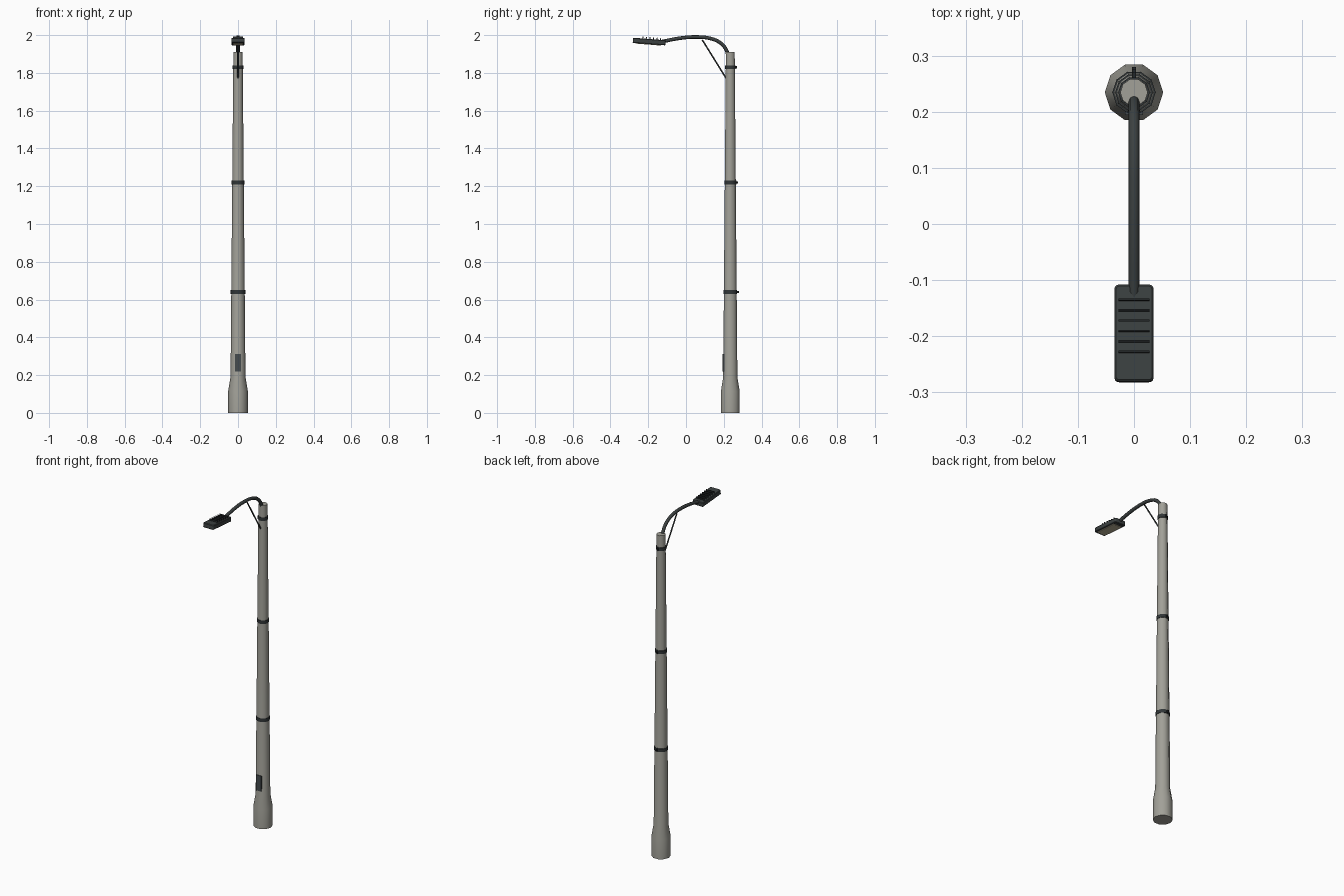
import bpy, bmesh, math
from mathutils import Matrix, Vector

if "Cube" in bpy.data.objects:
    bpy.data.objects.remove(bpy.data.objects["Cube"])

POLE_Y = 0.2345
SIDES = 10


def material(name, rgb):
    m = bpy.data.materials.new(name)
    m.diffuse_color = (*rgb, 1)
    m.use_nodes = True
    m.node_tree.nodes["Principled BSDF"].inputs["Base Color"].default_value = m.diffuse_color
    return m


CONCRETE = material("concrete grey", (0.36, 0.355, 0.315))
METAL = material("dark metal", (0.045, 0.053, 0.053))
BAND = material("band metal", (0.03, 0.036, 0.038))
FIN = material("fin black", (0.016, 0.019, 0.02))
DOOR = material("door slate", (0.06, 0.07, 0.076))
LENS = material("warm lens", (0.5, 0.45, 0.32))


def finish(name, bm, mat, smooth=None):
    bmesh.ops.recalc_face_normals(bm, faces=bm.faces)
    me = bpy.data.meshes.new(name)
    bm.to_mesh(me)
    bm.free()
    me.materials.append(mat)
    ob = bpy.data.objects.new(name, me)
    bpy.context.collection.objects.link(ob)
    if smooth:
        bpy.ops.object.select_all(action='DESELECT')
        ob.select_set(True)
        bpy.context.view_layer.objects.active = ob
        bpy.ops.object.shade_smooth_by_angle(angle=math.radians(smooth))
    return ob


def lathe(name, profile, mat):
    """Stack decagon rings of (radius, z) around the pole axis and cap the ends."""
    bm = bmesh.new()
    rings = [[bm.verts.new((r * math.cos(math.tau * i / SIDES),
                            POLE_Y + r * math.sin(math.tau * i / SIDES), z))
              for i in range(SIDES)] for r, z in profile]
    for a, b in zip(rings, rings[1:]):
        for i in range(SIDES):
            j = (i + 1) % SIDES
            bm.faces.new((a[i], a[j], b[j], b[i]))
    bm.faces.new(rings[0])
    bm.faces.new(rings[-1])
    return finish(name, bm, mat, 40)


def box(name, centre, size, mat, matrix=Matrix(), corner=0, bevel=0):
    bm = bmesh.new()
    bmesh.ops.create_cube(bm, size=1)
    bmesh.ops.scale(bm, vec=size, verts=bm.verts)
    if corner:  # round the upright corners
        up = [e for e in bm.edges
              if abs(e.verts[0].co.z - e.verts[1].co.z) > size[2] / 2]
        bmesh.ops.bevel(bm, geom=up, offset=corner, segments=3, profile=0.5,
                        affect='EDGES')
    if bevel:  # soften the top and bottom rims
        rim = [e for e in bm.edges
               if abs(e.verts[0].co.z - e.verts[1].co.z) < 1e-5]
        bmesh.ops.bevel(bm, geom=rim, offset=bevel, segments=1, affect='EDGES')
    bmesh.ops.translate(bm, vec=centre, verts=bm.verts)
    bmesh.ops.transform(bm, matrix=matrix, verts=bm.verts)
    return finish(name, bm, mat, 35 if corner else None)


def tube(name, points, radius, mat):
    """Round bar through (y, z) points in the x = 0 plane."""
    cu = bpy.data.curves.new(name, 'CURVE')
    cu.dimensions = '3D'
    cu.bevel_depth = radius
    cu.bevel_resolution = 2
    cu.resolution_u = 5
    cu.use_fill_caps = True
    sp = cu.splines.new('BEZIER')
    sp.bezier_points.add(len(points) - 1)
    for p, (y, z) in zip(sp.bezier_points, points):
        p.co = (0, y, z)
        p.handle_left_type = p.handle_right_type = 'AUTO'
    cu.materials.append(mat)
    ob = bpy.data.objects.new(name, cu)
    bpy.context.collection.objects.link(ob)
    return ob


# Tapered pole with a thicker foot
def pole_radius(z):
    return 0.0395 + (0.0245 - 0.0395) * (z - 0.19) / (1.91 - 0.19)


lathe("pole", [(0.052, 0), (0.052, 0.115), (0.0395, 0.19), (0.0245, 1.91)], CONCRETE)

# Clamp bands, each with a bolt at the back
for n, z in enumerate((0.64, 1.22, 1.83), 1):
    r = pole_radius(z) + 0.003
    lathe(f"band_{n}", [(r, z - 0.01), (r, z + 0.01)], BAND)
    back = POLE_Y + r * 0.951
    box(f"band_bolt_{n}", (0, back + 0.002, z), (0.007, 0.014, 0.012), FIN)

# Service door on the front
box("service_door", (0, 0.2, 0.265), (0.032, 0.012, 0.092), DOOR)

# Curved arm and diagonal brace
tube("arm", [(0.224, 1.885), (0.213, 1.922), (0.183, 1.958), (0.13, 1.982),
             (0.05, 1.99), (-0.03, 1.984), (-0.13, 1.965)], 0.0095, METAL)
tube("brace", [(0.212, 1.772), (0.086, 1.975)], 0.004, METAL)

# Lamp head, tilted upward at the outer end
tilt = Matrix.Translation((0, -0.195, 1.966)) @ Matrix.Rotation(math.radians(-4.5), 4, 'X')
box("lamp_head", (0, 0, 0), (0.07, 0.173, 0.027), METAL, tilt, 0.008, 0.003)
box("lamp_lens", (0, -0.004, -0.014), (0.054, 0.135, 0.005), LENS, tilt)

# Cooling fins across the top
for i in range(6):
    box(f"cooling_fin_{i + 1}", (0, 0.059 - 0.0187 * i, 0.0165),
        (0.055, 0.0035, 0.014), FIN, tilt)
